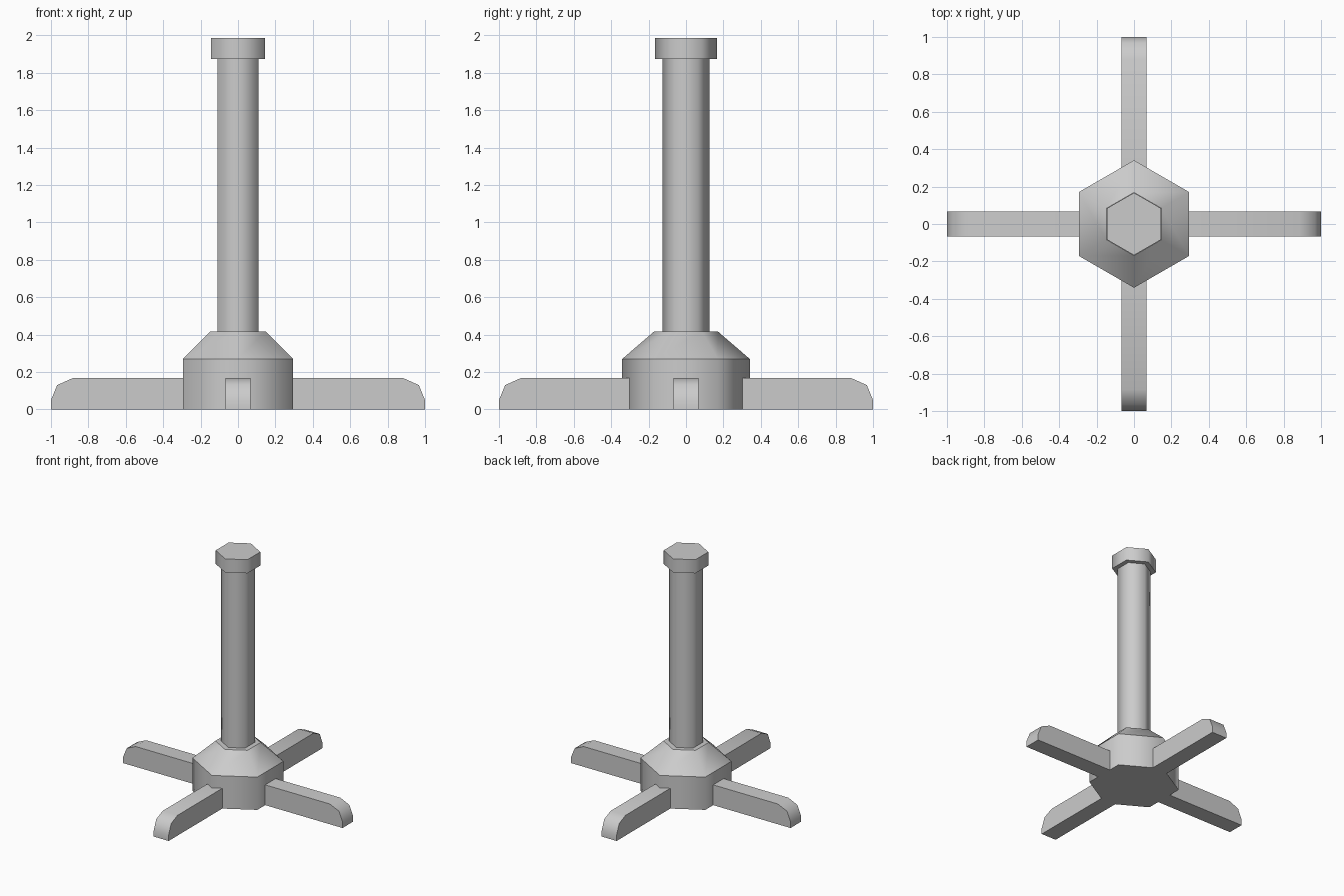
import bpy, bmesh, math
from mathutils import Matrix

cube = bpy.data.objects.get("Cube")
if cube:
    bpy.data.objects.remove(cube, do_unlink=True)

grey = bpy.data.materials.new("plain grey")
grey.use_nodes = True
COLOR = (0.6, 0.6, 0.6, 1)
grey.diffuse_color = COLOR
grey.node_tree.nodes["Principled BSDF"].inputs["Base Color"].default_value = COLOR


def finish(name, bm):
    bmesh.ops.recalc_face_normals(bm, faces=bm.faces)
    mesh = bpy.data.meshes.new(name)
    bm.to_mesh(mesh)
    bm.free()
    mesh.materials.append(grey)
    obj = bpy.data.objects.new(name, mesh)
    bpy.context.collection.objects.link(obj)
    return obj


def hex_part(name, profile):
    """Stack hexagonal rings of (radius, height), corners on the y axis."""
    bm = bmesh.new()
    rings = []
    for r, z in profile:
        angles = [math.radians(30 + 60 * i) for i in range(6)]
        rings.append([bm.verts.new((r * math.cos(a), r * math.sin(a), z)) for a in angles])
    for low, high in zip(rings, rings[1:]):
        for i in range(6):
            j = (i + 1) % 6
            bm.faces.new((low[i], low[j], high[j], high[i])).smooth = True
    bm.faces.new(rings[0])
    bm.faces.new(rings[-1])
    # Soft around the sides, crisp at every horizontal rim
    for e in bm.edges:
        e.smooth = abs(e.verts[0].co.z - e.verts[1].co.z) > 0.001
    return finish(name, bm)


def leg(name, angle):
    """Extrude the rounded side outline across the leg's width."""
    outline = [(0.25, 0), (1, 0), (1, 0.05), (0.967, 0.13), (0.885, 0.167), (0.25, 0.167)]
    half = 0.068
    bm = bmesh.new()
    face = bm.faces.new([bm.verts.new((x, -half, z)) for x, z in outline])
    out = bmesh.ops.extrude_face_region(bm, geom=[face])
    verts = [v for v in out["geom"] if isinstance(v, bmesh.types.BMVert)]
    bmesh.ops.translate(bm, vec=(0, 2 * half, 0), verts=verts)
    bm.transform(Matrix.Rotation(math.radians(angle), 4, "Z"))
    for f in bm.faces:
        f.smooth = True
    for e in bm.edges:
        e.smooth = len(e.link_faces) == 2 and e.calc_face_angle(0) < math.radians(45)
    return finish(name, bm)


# Hub, post and cap
hex_part("hub", [(0.341, 0), (0.341, 0.27), (0.169, 0.418)])
hex_part("post", [(0.126, 0.40), (0.126, 1.88)])
hex_part("cap", [(0.167, 1.875), (0.167, 1.987)])

# Four feet
for name, angle in (("left_leg", 0), ("back_leg", 90), ("right_leg", 180), ("front_leg", 270)):
    leg(name, angle)
